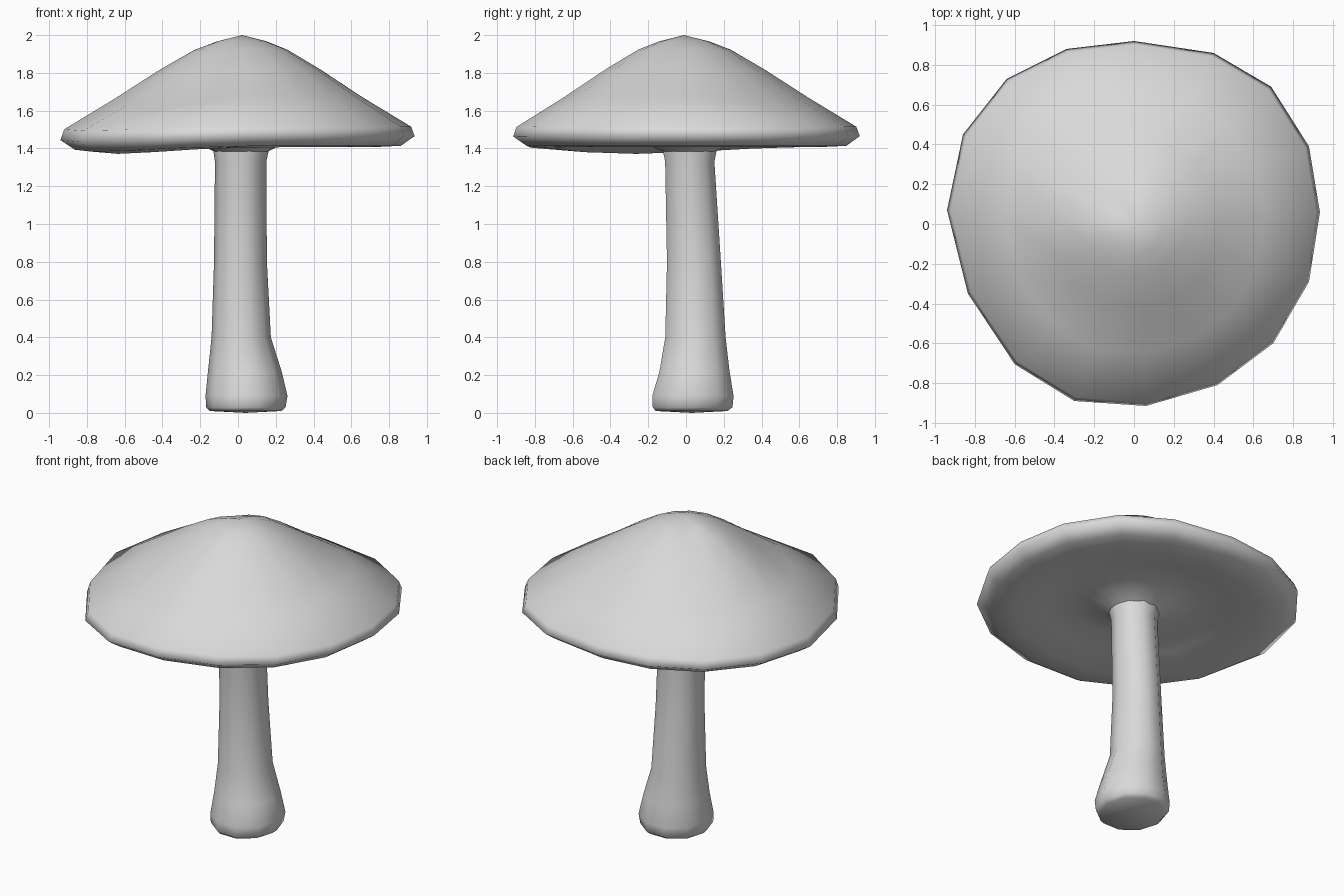
import bpy, bmesh, math

cube = bpy.data.objects.get("Cube")
if cube:
    bpy.data.objects.remove(cube, do_unlink=True)

grey = bpy.data.materials.new("pale_grey")
grey.use_nodes = True
grey.diffuse_color = (0.7, 0.7, 0.7, 1)
grey.node_tree.nodes["Principled BSDF"].inputs["Base Color"].default_value = (0.7, 0.7, 0.7, 1)


def loft(name, rings, close_start=None, close_end=None):
    """Skin a list of point rings; ends close to a point if given."""
    bm = bmesh.new()
    loops = [[bm.verts.new(p) for p in ring] for ring in rings]
    n = len(loops[0])
    for low, high in zip(loops, loops[1:]):
        for i in range(n):
            j = (i + 1) % n
            bm.faces.new((low[i], low[j], high[j], high[i]))
    for loop, tip in ((loops[0], close_start), (loops[-1], close_end)):
        if tip:
            v = bm.verts.new(tip)
            for i in range(n):
                bm.faces.new((loop[i], loop[(i + 1) % n], v))
    bmesh.ops.recalc_face_normals(bm, faces=bm.faces[:])
    mesh = bpy.data.meshes.new(name)
    bm.to_mesh(mesh)
    bm.free()
    mesh.materials.append(grey)
    mesh.shade_smooth()
    obj = bpy.data.objects.new(name, mesh)
    bpy.context.collection.objects.link(obj)
    return obj


def lobe(a, degrees, power):
    return max(0, math.cos(a - math.radians(degrees))) ** power


# Cap: uneven rim outline, dented crown, shallow underside flaring into the stem
rim = [(.935, .06), (.88, .39), (.69, .69), (.4, .86), (0, .92), (-.34, .88),
       (-.64, .73), (-.86, .45), (-.94, .07), (-.835, -.35), (-.6, -.705),
       (-.3, -.89), (.06, -.915), (.42, -.81), (.7, -.6), (.88, -.29)]
# radius share, height, dent amount, sag amount
profile = [(.155, 1.385, 0, 0), (.24, 1.425, 0, 0), (.4, 1.45, 0, .1), (.58, 1.43, 0, .5),
           (.76, 1.407, 0, .85), (.92, 1.414, 0, .75), (1, 1.465, 0, .75), (.98, 1.515, 0, .5),
           (.7, 1.672, .9, .2), (.45, 1.822, .6, 0), (.26, 1.925, .2, 0), (.14, 1.968, 0, 0)]


def cap_point(point, share, z, dent, sag):
    a = math.atan2(point[1], point[0])
    # the crown leans slightly and the small rings stay round
    r = share * (.94 + (math.hypot(*point) - .94) * share)
    crown_drop = .022 * lobe(a, 135, 8) if z > 1.8 else 0
    z -= dent * (.07 * lobe(a, 225, 8) + .025 * lobe(a, 45, 8)) + crown_drop
    z -= sag * .042 * lobe(a, 205, 3)
    lean = .02 * (1 - share)
    lean_y = -lean / 2 if z > 1.5 else lean
    return r * math.cos(a) + lean, r * math.sin(a) + lean_y, z


cap = loft("cap", [[cap_point(point, *p) for point in rim] for p in profile],
           close_end=(.02, -.01, 2))

# Stem: leaning, thick at the foot; centre x, centre y, radius x, radius y, height
stem_profile = [(.04, .03, .19, .2, .01), (.042, .035, .21, .222, .03),
                (.045, .037, .217, .226, .09), (.036, .045, .195, .195, .22),
                (.017, .05, .157, .168, .4), (.013, .042, .14, .15, .8),
                (.014, .02, .136, .137, 1.33), (.016, .02, .147, .15, 1.39),
                (.018, .018, .15, .15, 1.45)]


def stem_ring(cx, cy, rx, ry, z):
    turns = [2 * math.pi * k / 10 for k in range(10)]
    return [(cx + rx * math.cos(t), cy + ry * math.sin(t), z) for t in turns]


stem = loft("stem", [stem_ring(*p) for p in stem_profile], close_start=(.04, .03, 0))
